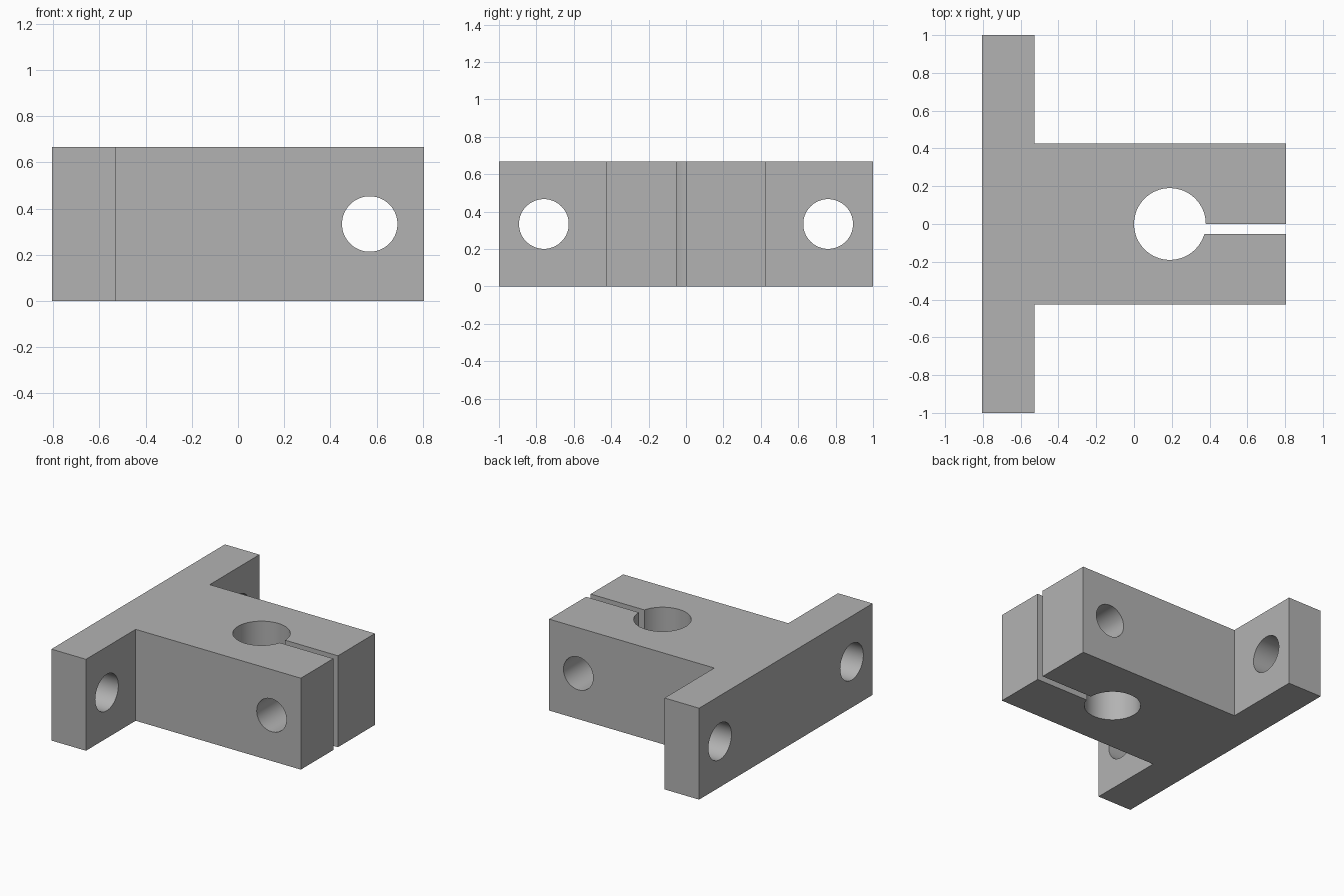
import bpy, bmesh, math

old = bpy.data.objects.get("Cube")
if old:
    bpy.data.objects.remove(old, do_unlink=True)

HEIGHT = 0.667
LENGTH = 0.806     # half length along x
FLANGE = -0.527    # inner face of the mounting flange
BODY = 0.427       # half width of the clamp body

# Single metal colour
grey = bpy.data.materials.new("grey metal")
grey.use_nodes = True
colour = (0.45, 0.45, 0.45, 1)
grey.diffuse_color = colour
grey.node_tree.nodes["Principled BSDF"].inputs["Base Color"].default_value = colour


def add_object(name, bm):
    bmesh.ops.recalc_face_normals(bm, faces=bm.faces)
    mesh = bpy.data.meshes.new(name)
    bm.to_mesh(mesh)
    bm.free()
    mesh.materials.append(grey)
    obj = bpy.data.objects.new(name, mesh)
    bpy.context.collection.objects.link(obj)
    return obj


def extrude_profile(name, points, z0, z1):
    bm = bmesh.new()
    face = bm.faces.new([bm.verts.new((x, y, z0)) for x, y in points])
    top = bmesh.ops.extrude_face_region(bm, geom=[face])["geom"]
    verts = [g for g in top if isinstance(g, bmesh.types.BMVert)]
    bmesh.ops.translate(bm, verts=verts, vec=(0, 0, z1 - z0))
    return add_object(name, bm)


def cylinder(name, radius, location, rotation=(0, 0, 0)):
    bm = bmesh.new()
    bmesh.ops.create_cone(bm, cap_ends=True, segments=64, radius1=radius,
                          radius2=radius, depth=1.5)
    obj = add_object(name, bm)
    obj.location, obj.rotation_euler = location, rotation
    return obj


# T-shaped block: flange plus clamp body
half = [(LENGTH, BODY), (FLANGE, BODY), (FLANGE, 1), (-LENGTH, 1)]
outline = half + [(x, -y) for x, y in reversed(half)]
bracket = extrude_profile("clamp_bracket", outline, 0, HEIGHT)

# Shaft bore, clamping slot, clamp screw hole and two mounting holes
quarter = math.pi / 2
mid = HEIGHT / 2
cutters = [
    cylinder("shaft_bore_cutter", 0.19, (0.19, 0, mid)),
    extrude_profile("slot_cutter",
                    [(0.19, -0.052), (1, -0.052), (1, 0.001), (0.19, 0.001)], -0.2, 1),
    cylinder("screw_hole_cutter", 0.12, (0.57, 0, mid), (quarter, 0, 0)),
]
for side, y in (("left", 0.76), ("right", -0.76)):
    cutters.append(cylinder(side + "_mounting_hole_cutter", 0.133,
                            (-0.7, y, mid), (0, quarter, 0)))
# Keep the mounting drills clear of everything but the flange
for cutter in cutters:
    cutter.hide_render = True
    mod = bracket.modifiers.new(cutter.name, "BOOLEAN")
    mod.operation, mod.solver, mod.object = "DIFFERENCE", "EXACT", cutter

# Bake the cuts, then drop the cutters
bpy.context.view_layer.update()
graph = bpy.context.evaluated_depsgraph_get()
baked = bpy.data.meshes.new_from_object(bracket.evaluated_get(graph))
bracket.modifiers.clear()
bracket.data = baked
for cutter in cutters:
    bpy.data.objects.remove(cutter, do_unlink=True)

# Smooth bores, crisp edges
bpy.ops.object.select_all(action="DESELECT")
bracket.select_set(True)
bpy.context.view_layer.objects.active = bracket
bpy.ops.object.shade_smooth_by_angle(angle=math.radians(30))
